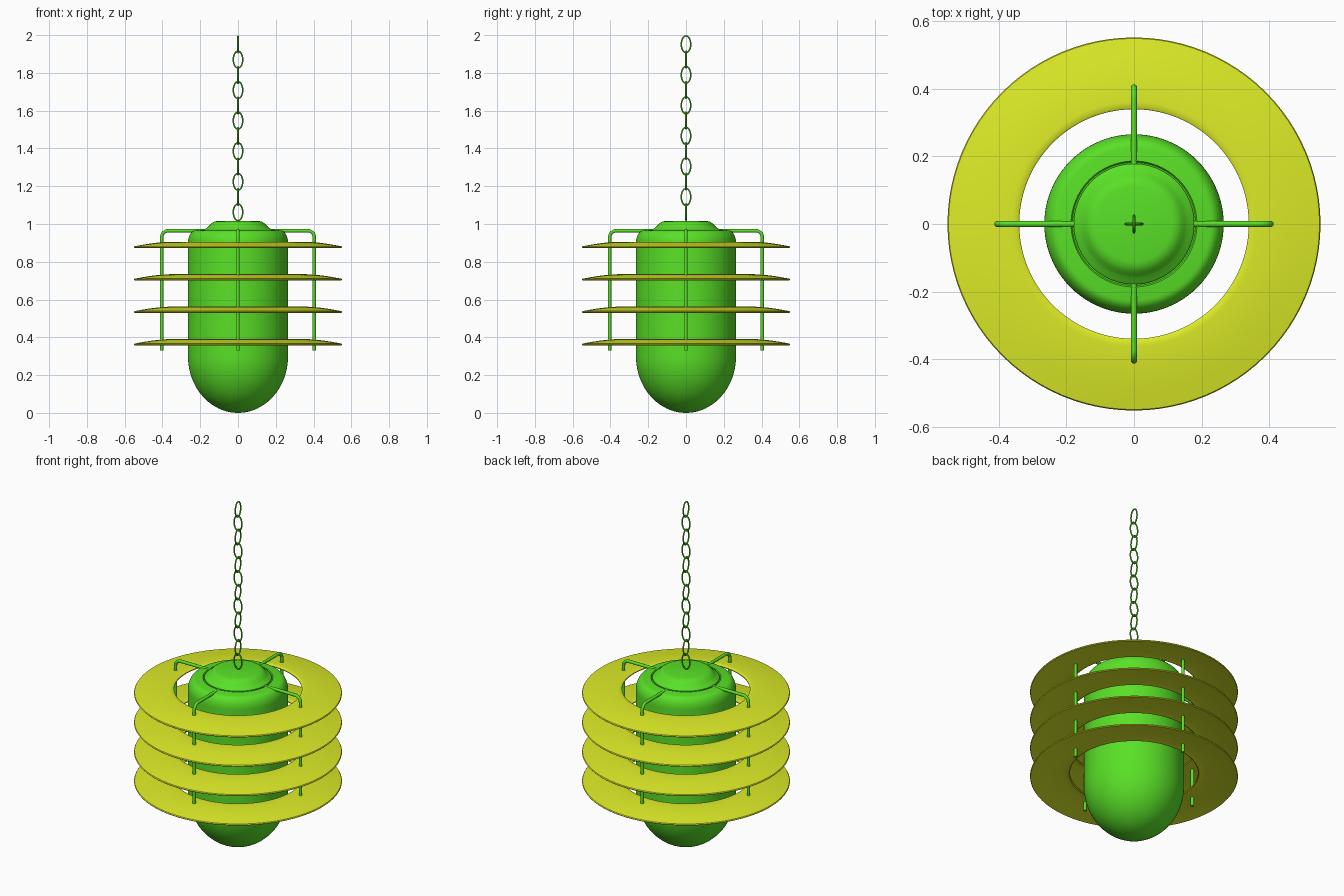
import bpy, bmesh, math
from mathutils import Vector

if "Cube" in bpy.data.objects:
    bpy.data.objects.remove(bpy.data.objects["Cube"])


def material(name, rgb):
    m = bpy.data.materials.new(name)
    m.diffuse_color = (*rgb, 1)
    m.use_nodes = True
    m.node_tree.nodes["Principled BSDF"].inputs["Base Color"].default_value = m.diffuse_color
    return m


GREEN = material("green_enamel", (0.10, 0.75, 0.02))
YELLOW = material("yellow_enamel", (0.72, 0.84, 0.02))


def finish(name, bm, mat):
    bmesh.ops.remove_doubles(bm, verts=bm.verts, dist=1e-5)
    bmesh.ops.recalc_face_normals(bm, faces=bm.faces)
    mesh = bpy.data.meshes.new(name)
    bm.to_mesh(mesh)
    bm.free()
    mesh.materials.append(mat)
    ob = bpy.data.objects.new(name, mesh)
    bpy.context.collection.objects.link(ob)
    bpy.ops.object.select_all(action='DESELECT')
    ob.select_set(True)
    bpy.context.view_layer.objects.active = ob
    bpy.ops.object.shade_smooth_by_angle(angle=math.radians(40))
    return ob


def lathe(name, profile, mat, steps=96, closed=False):
    bm = bmesh.new()
    vs = [bm.verts.new((r, 0, z)) for r, z in profile]
    pairs = list(zip(vs, vs[1:])) + ([(vs[-1], vs[0])] if closed else [])
    edges = [bm.edges.new(p) for p in pairs]
    bmesh.ops.spin(bm, geom=vs + edges, cent=(0, 0, 0), axis=(0, 0, 1),
                   angle=2 * math.pi, steps=steps)
    return finish(name, bm, mat)


def tube(name, path, radius, mat, sides=12, closed=False, side_axis=(0, 1, 0)):
    # round tube along a flat path whose plane is normal to side_axis
    bm = bmesh.new()
    b = Vector(side_axis)
    n = len(path)
    rings = []
    for i, p in enumerate(path):
        a = path[i - 1] if closed or i else p
        c = path[(i + 1) % n] if closed or i < n - 1 else p
        u = (c - a).normalized().cross(b)
        rings.append([bm.verts.new(p + radius * (math.cos(t) * u + math.sin(t) * b))
                      for t in (2 * math.pi * k / sides for k in range(sides))])
    for i in range(n if closed else n - 1):
        r, s = rings[i], rings[(i + 1) % n]
        for k in range(sides):
            j = (k + 1) % sides
            bm.faces.new((r[k], r[j], s[j], s[k]))
    if not closed:
        bm.faces.new(rings[0])
        bm.faces.new(rings[-1])
    return finish(name, bm, mat)


# lamp body: domed bottom, straight wall, rounded shoulder
body = [(0.265 * math.sin(t), 0.30 * (1 - math.cos(t)))
        for t in (math.pi / 2 * i / 20 for i in range(21))]
body += [(0.225 + 0.04 * math.cos(t), 0.90 + 0.066 * math.sin(t))
         for t in (math.pi / 2 * i / 8 for i in range(9))]
body += [(0.186, 0.97), (0.182, 0.964), (0.0, 0.964)]
lathe("lamp_body", body, GREEN)

# raised cap on top
lathe("top_cap", [(0.178, 0.955), (0.178, 0.971), (0.172, 0.976), (0.160, 0.983),
                  (0.150, 0.993), (0.140, 1.004), (0.128, 1.012), (0.112, 1.016),
                  (0.0, 1.016)], GREEN)

# four stacked shade rings, gently arched
for i in range(4):
    z = 0.876 - 0.1717 * i
    top = []
    for k in range(13):
        f = k / 12
        top.append((0.548 - 0.204 * f, z + 0.006 + 0.024 * math.sin(f * math.pi / 2)))
    under = [(r, h - 0.009) for r, h in reversed(top)]
    under[0] = (0.344, top[-1][1] - 0.012)
    profile = top + [(0.339, z + 0.026), (0.339, z + 0.021)] + under + [(0.551, z + 0.001)]
    lathe(f"shade_ring_{i + 1}", profile, YELLOW, closed=True)

# four bent arms carrying the rings
for i in range(4):
    path = [Vector((0.17, 0, 0.964))]
    path += [Vector((0.370 + 0.034 * math.sin(t), 0, 0.930 + 0.034 * math.cos(t)))
             for t in (math.pi / 2 * k / 8 for k in range(9))]
    path.append(Vector((0.404, 0, 0.33)))
    arm = tube(f"ring_arm_{i + 1}", path, 0.009, GREEN)
    arm.rotation_euler.z = i * math.pi / 2

# hanging chain of alternating oval links
for i in range(12):
    path = [Vector((0.025 * math.cos(t), 0, 0.0445 * math.sin(t)))
            for t in (2 * math.pi * k / 32 for k in range(32))]
    link = tube(f"chain_link_{i + 1}", path, 0.004, GREEN, sides=8, closed=True)
    link.location.z = 1.0625 + 0.0808 * i
    link.rotation_euler.z = (i % 2) * math.pi / 2
